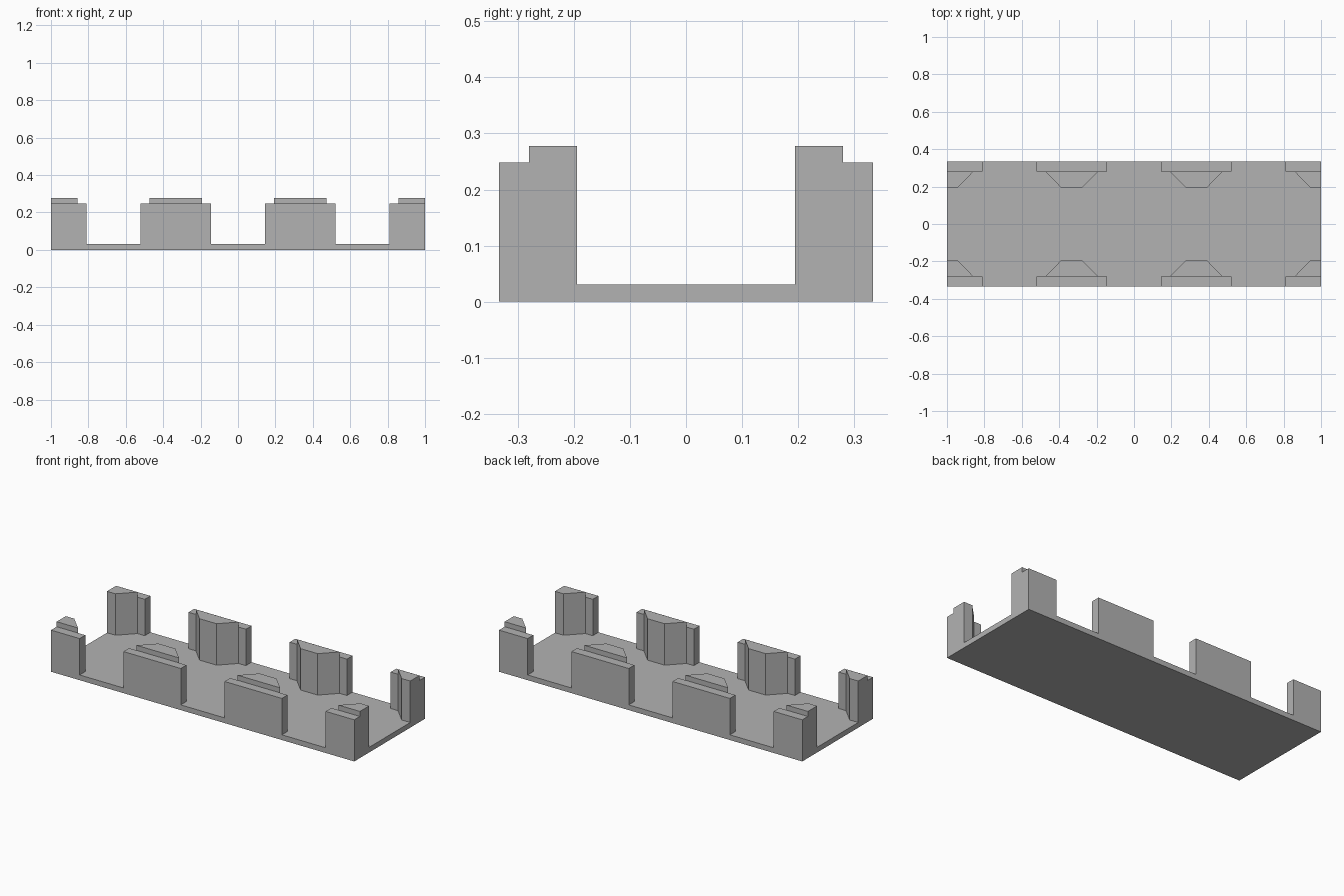
import bpy
import bmesh

if "Cube" in bpy.data.objects:
    bpy.data.objects.remove(bpy.data.objects["Cube"], do_unlink=True)

# One plain stone colour
stone = bpy.data.materials.new("stone_grey")
stone.use_nodes = True
GREY = (0.45, 0.45, 0.45, 1)
stone.diffuse_color = GREY
stone.node_tree.nodes["Principled BSDF"].inputs["Base Color"].default_value = GREY

HALF_LENGTH, HALF_WIDTH = 1.0, 0.333
FLOOR_TOP, WALL_TOP, BUTTRESS_TOP = 0.031, 0.248, 0.278
WALL_INNER, BUTTRESS_INNER = 0.28, 0.194


def prism(name, outline, bottom, top):
    """Extrude a flat outline upwards, trimmed at both ends of the floor."""
    bm = bmesh.new()
    verts = [bm.verts.new((max(-HALF_LENGTH, min(HALF_LENGTH, x)), y, bottom))
             for x, y in outline]
    face = bm.faces.new(verts)
    extruded = bmesh.ops.extrude_face_region(bm, geom=[face], use_keep_orig=True)
    for item in extruded["geom"]:
        if isinstance(item, bmesh.types.BMVert):
            item.co.z = top
    bmesh.ops.recalc_face_normals(bm, faces=bm.faces)
    mesh = bpy.data.meshes.new(name)
    bm.to_mesh(mesh)
    bm.free()
    mesh.materials.append(stone)
    obj = bpy.data.objects.new(name, mesh)
    bpy.context.collection.objects.link(obj)
    return obj


def trapezoid(centre, half_outer, y_outer, half_inner, y_inner):
    return [(centre - half_outer, y_outer), (centre + half_outer, y_outer),
            (centre + half_inner, y_inner), (centre - half_inner, y_inner)]


# Floor slab
prism("floor", trapezoid(0, HALF_LENGTH, -HALF_WIDTH, HALF_LENGTH, HALF_WIDTH),
      0, FLOOR_TOP)

# Battlements on both long sides; the end ones are cut in half
for side, side_name in ((-1, "front"), (1, "back")):
    for i in range(4):
        centre = -1 + i * 2 / 3
        prism(f"{side_name}_battlement_{i + 1}",
              trapezoid(centre, 0.189, side * HALF_WIDTH, 0.189, side * WALL_INNER),
              FLOOR_TOP, WALL_TOP)
        # Angled buttress on the inner face, slightly taller
        prism(f"{side_name}_buttress_{i + 1}",
              trapezoid(centre, 0.141, side * WALL_INNER, 0.056, side * BUTTRESS_INNER),
              FLOOR_TOP, BUTTRESS_TOP)
